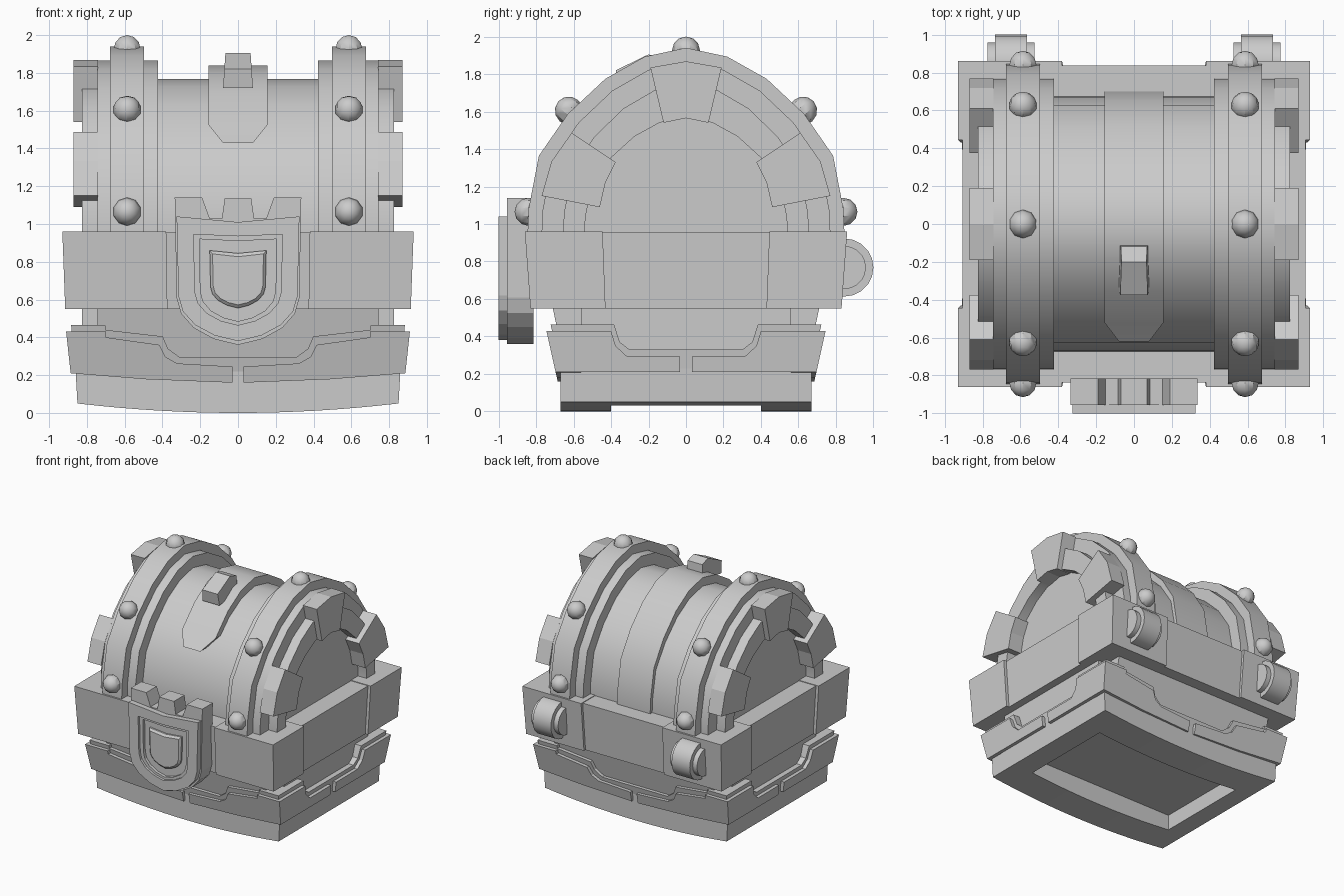
import bpy, bmesh, math
from mathutils import Vector

if "Cube" in bpy.data.objects:
    bpy.data.objects.remove(bpy.data.objects["Cube"])

grey = bpy.data.materials.new("light_grey")
grey.use_nodes = True
grey.diffuse_color = (0.6, 0.6, 0.6, 1)
grey.node_tree.nodes["Principled BSDF"].inputs["Base Color"].default_value = (0.6, 0.6, 0.6, 1)


def finish(name, bm, smooth=False):
    bmesh.ops.recalc_face_normals(bm, faces=bm.faces)
    mesh = bpy.data.meshes.new(name)
    bm.to_mesh(mesh)
    bm.free()
    obj = bpy.data.objects.new(name, mesh)
    bpy.context.collection.objects.link(obj)
    mesh.materials.append(grey)
    if smooth:
        bpy.ops.object.select_all(action='DESELECT')
        obj.select_set(True)
        bpy.context.view_layer.objects.active = obj
        bpy.ops.object.shade_smooth_by_angle(angle=math.radians(32))
    return obj


def place(axis, p, d):
    return {'x': (d, p[0], p[1]), 'y': (p[0], d, p[1]), 'z': (p[0], p[1], d)}[axis]


def prism(name, pts, axis, a, b, smooth=False, taper=None):
    """Extrude a flat outline along an axis; taper = (x rate, y rate, top z)."""
    bm = bmesh.new()
    ends = [[bm.verts.new(place(axis, p, d)) for p in pts] for d in (a, b)]
    for end in ends:
        bm.faces.new(end)
    for i in range(len(pts)):
        j = (i + 1) % len(pts)
        bm.faces.new((ends[0][i], ends[0][j], ends[1][j], ends[1][i]))
    if taper:
        for v in bm.verts:
            drop = taper[2] - v.co.z
            v.co.x *= 1 - taper[0] * drop
            v.co.y *= 1 - taper[1] * drop
    return finish(name, bm, smooth)


def box(name, x, y, z0, z1, taper=None):
    return prism(name, [(-x, -y), (x, -y), (x, y), (-x, y)], 'z', z0, z1, taper=taper)


def flip(pts, sx=1, sy=1):
    return [(x * sx, y * sy) for x, y in pts]


def mirrored(half):
    """Complete an outline whose half runs from the right side to the middle."""
    return half + [(-x, z) for x, z in reversed(half) if abs(x) > 0.001]


# Lid arch: outline inset from the outermost band
ARCH = [(0.845, 0.9), (0.845, 0.96), (0.84, 1.08), (0.785, 1.364), (0.63, 1.588),
        (0.43, 1.775), (0.22, 1.893), (0, 1.94)]


def arch(dy, dz=None):
    dz = dy if dz is None else dz
    return mirrored([(y * (1 - dy / 0.845), 0.96 + (z - 0.96) * (1 - dz / 0.98)) for y, z in ARCH])


prism("lid_barrel", arch(0.172), 'x', -0.45, 0.45, True)
claw_top = mirrored([(0.12, 1.54), (0.19, 1.835), (0, 1.868)]) + [(0, 1.565)]
claw_side = [(0.46, 1.09), (0.77, 1.15), (0.718, 1.333), (0.61, 1.487), (0.375, 1.33), (0.43, 1.22)]

for side, s in (("left", 1), ("right", -1)):
    prism(f"{side}_lid_end", arch(0.075), 'x', 0.423 * s, 0.745 * s, True)
    prism(f"{side}_lid_band", arch(0), 'x', 0.497 * s, 0.677 * s, True)
    prism(f"{side}_lid_rim", arch(0.19) + arch(0.305, 0.37)[::-1], 'x', 0.73 * s, 0.825 * s, True)
    # Claw plates gripping the lid end
    prism(f"{side}_top_claw", claw_top, 'x', 0.742 * s, 0.87 * s)
    for t in (1, -1):
        end = "back" if t > 0 else "front"
        prism(f"{side}_{end}_claw", flip(claw_side, t), 'x', 0.742 * s, 0.87 * s)
    # Round studs on the band
    for n, (y, z) in enumerate([(0, 1.925), (0.625, 1.605), (-0.625, 1.605), (0.84, 1.065), (-0.84, 1.065)]):
        bm = bmesh.new()
        bmesh.ops.create_uvsphere(bm, u_segments=10, v_segments=6, radius=0.075)
        out = Vector((0, y, z - 1.065)).normalized()
        turn = out.to_track_quat('Z', 'Y')
        for v in bm.verts:
            v.co = turn @ v.co + Vector((0.587 * s, y, z))
        finish(f"{side}_stud_{n + 1}", bm, True)
    # Hinge knuckle on the back
    for part, radius, half in (("hinge_core", 0.155, 0.085), ("hinge_sleeve", 0.115, 0.125)):
        ring = [(0.845 + radius * math.cos(i * math.pi / 10), 0.768 + radius * math.sin(i * math.pi / 10))
                for i in range(20)]
        prism(f"{side}_{part}", ring, 'x', (0.65 - half) * s, (0.65 + half) * s, True)

# Centre strap over the lid with a chamfered front tip
rows = [(y, z, 0.155) for y, z in arch(0.145, 0.1) if y > -0.6]
rows.append((-0.62, 1.43, 0.08))
bm = bmesh.new()
loops = []
for y, z, w in rows:
    inward = Vector((0, -y, max(0, 1.45 - z) * 0.1)).normalized() * 0.1
    if abs(y) < 0.5:
        inward = Vector((0, 0, -0.1))
    quad = [Vector((-w, y, z)), Vector((w, y, z))]
    loops.append([bm.verts.new(p) for p in (quad[0], quad[1], quad[1] + inward, quad[0] + inward)])
for p, q in zip(loops, loops[1:]):
    for i in range(4):
        j = (i + 1) % 4
        bm.faces.new((p[i], p[j], q[j], q[i]))
bm.faces.new(loops[0])
bm.faces.new(loops[-1])
finish("lid_strap", bm, True)
prism("strap_block", [(-0.36, 1.72), (-0.375, 1.82), (-0.2, 1.905), (-0.12, 1.88), (-0.11, 1.75)],
      'x', -0.075, 0.075, taper=(-0.9, 0, 1.8 - 0.02))

# Chest body
box("body_core", 0.745, 0.70, 0.2, 0.6, (0, 0.3, 0.5))
box("body_cross", 0.825, 0.56, 0.2, 0.6)

# Collar with heavier corner pieces
COLLAR = (0.04, 0.085, 0.96)
box("collar_panel", 0.905, 0.838, 0.55, 0.955, COLLAR)
corner = [(0.38, 0.86), (0.93, 0.86), (0.93, 0.445), (0.7, 0.445), (0.7, 0.6), (0.38, 0.6)]

# Lower trim outlines, half of each face
front_trim = [(0.03, 0.16), (0.5, 0.178), (0.91, 0.21), (0.91, 0.43), (0.42, 0.36),
              (0.39, 0.297), (0.33, 0.262), (0.03, 0.245)]
side_trim = [(0.035, 0.21), (0.745, 0.21), (0.745, 0.43), (0.4, 0.43), (0.385, 0.35),
             (0.33, 0.295), (0.035, 0.295)]
front_back = mirrored([(0.88, 0.22), (0.88, 0.46), (0.4, 0.405), (0.375, 0.34), (0.31, 0.292)])
side_back = mirrored([(0.715, 0.22), (0.715, 0.465), (0.38, 0.465), (0.36, 0.37), (0.31, 0.33)])
TRIM = (0.12, 0.3, 0.43)
for s in (1, -1):
    a, b = ("left", "back") if s > 0 else ("right", "front")
    prism(f"{b}_trim_backing", front_back, 'y', 0.6 * s, 0.715 * s, taper=TRIM)
    prism(f"{a}_trim_backing", side_back, 'x', 0.7 * s, 0.88 * s, taper=TRIM)
    for t in (1, -1):
        c = "back" if t > 0 else "front"
        prism(f"{a}_{c}_collar_corner", flip(corner, s, t), 'z', 0.55, 0.96, taper=COLLAR)
        prism(f"{a}_{c}_trim", flip(front_trim, s), 'y', 0.6 * t, 0.745 * t, taper=TRIM)
        prism(f"{a}_{c}_side_trim", flip(side_trim, t), 'x', 0.7 * s, 0.91 * s, taper=TRIM)

# Bowed plinth with a recess underneath
bow = [(0.85 * i / 8, 0.05 * (i / 8) ** 2) for i in range(8, -1, -1)]
plinth = prism("plinth", mirrored([(0.86, 0.23)] + bow), 'y', -0.67, 0.67)
cutter = box("recess_cutter", 0.68, 0.4, -0.1, 0.16)
cutter.hide_render = True
cut = plinth.modifiers.new("recess", 'BOOLEAN')
cut.operation = 'DIFFERENCE'
cut.object = cutter
bpy.context.view_layer.objects.active = plinth
bpy.ops.object.modifier_apply(modifier=cut.name)
bpy.data.objects.remove(cutter)


# Shield lock on the front
def shield(w, top, bottom, dip=0.03):
    h = top - bottom
    half = [(0, top - dip), (w, top), (w * 0.97, bottom + h * 0.36), (w * 0.9, bottom + h * 0.24),
            (w * 0.7, bottom + h * 0.13), (w * 0.38, bottom + h * 0.045), (0, bottom)]
    return half + [(-x, z) for x, z in half[-2:0:-1]]


def layered(name, layers, capped=False):
    """Join equal outlines at given depths; optionally cap both ends."""
    bm = bmesh.new()
    loops = [[bm.verts.new((x, y, z)) for x, z in pts] for pts, y in layers]
    for p, q in zip(loops, loops[1:]):
        for i in range(len(p)):
            j = (i + 1) % len(p)
            bm.faces.new((p[i], p[j], q[j], q[i]))
    if capped:
        bm.faces.new(loops[0])
        bm.faces.new(loops[-1])
    return finish(name, bm)


plate = shield(0.335, 1.05, 0.36)
crown = [(0.335, 1.14), (0.19, 1.14), (0.15, 1.03), (0.085, 1.03), (0.07, 1.135)]
prism("lock_plate", plate[2:-1] + flip(crown, -1) + crown[::-1], 'y', -0.955, -0.815)
rim = shield(0.325, 1.04, 0.38)
hole = shield(0.235, 0.945, 0.465, 0.01)
floor = shield(0.205, 0.92, 0.485, 0.01)
layered("lock_frame", [(rim, -0.95), (rim, -1.0), (hole, -1.0), (hole, -0.98), (floor, -0.98),
                       (floor, -0.95), (rim, -0.95)])
boss = shield(0.15, 0.86, 0.555, 0.015)
layered("lock_boss", [(boss, -0.94), (boss, -0.97), (shield(0.135, 0.842, 0.572, 0.015), -0.985)], True)
